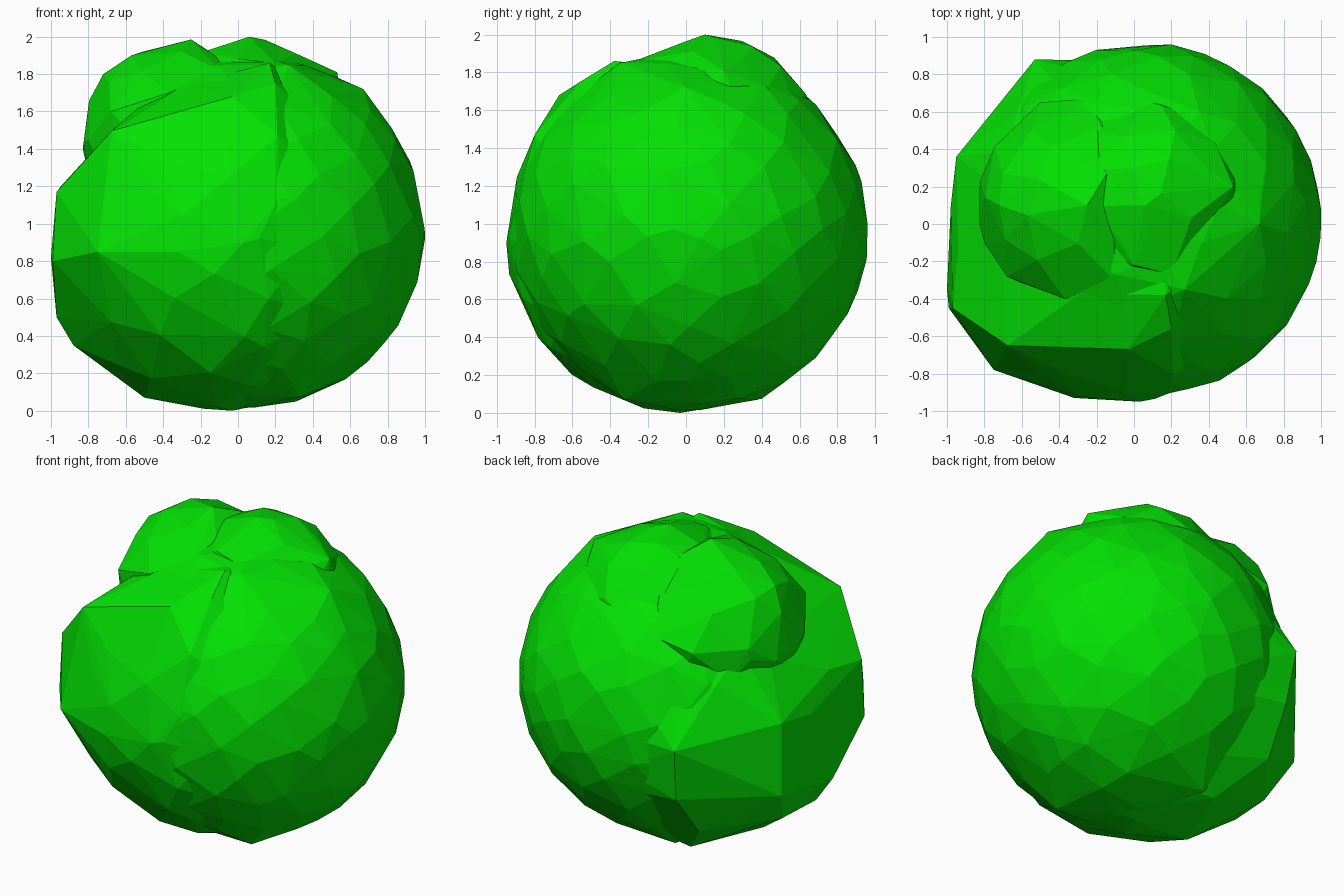
import bpy, bmesh, math, random
from mathutils import Vector

cube = bpy.data.objects.get("Cube")
if cube:
    bpy.data.objects.remove(cube, do_unlink=True)

random.seed(4)

# One leaf-green material
green = bpy.data.materials.new("leaf_green")
green.use_nodes = True
green.diffuse_color = (0.001, 0.75, 0.001, 1)
bsdf = green.node_tree.nodes["Principled BSDF"]
bsdf.inputs["Base Color"].default_value = green.diffuse_color
bsdf.inputs["Roughness"].default_value = 0.9


def lump(name, center, radius, count, corners, planes=()):
    """Irregular faceted ball: hull of jittered, evenly spread points."""
    center = Vector(center)
    points = []
    for i in range(count):
        h = 1 - 2 * (i + 0.5) / count
        a = i * math.pi * (3 - math.sqrt(5))
        ring = math.sqrt(1 - h * h)
        d = Vector((ring * math.cos(a), ring * math.sin(a), h))
        wobble = 0.9 / math.sqrt(count)
        d += Vector([random.uniform(-wobble, wobble) for _ in range(3)])
        points.append(center + d.normalized() * radius)
    points += [Vector(c) for c in corners]
    # Flatten everything beyond each plane
    for direction, limit in planes:
        normal = Vector(direction).normalized()
        points = [p - normal * max(0, p.dot(normal) - limit) for p in points]
    bm = bmesh.new()
    for p in points:
        bm.verts.new(p)
    bmesh.ops.convex_hull(bm, input=bm.verts[:], use_existing_faces=False)
    loose = [v for v in bm.verts if not v.link_faces]
    bmesh.ops.delete(bm, geom=loose, context='VERTS')
    bmesh.ops.recalc_face_normals(bm, faces=bm.faces[:])
    mesh = bpy.data.meshes.new(name)
    bm.to_mesh(mesh)
    bm.free()
    mesh.materials.append(green)
    obj = bpy.data.objects.new(name, mesh)
    bpy.context.collection.objects.link(obj)


# Two large overlapping leaf masses
lump("main_foliage", (0.055, 0.02, 0.96), 0.947, 190,
     corners=[(1.0, 0.08, 0.92), (0.2, 0.96, 1.0), (0.67, 0.0, 1.72),
              (0.27, -0.35, 1.85), (0.33, -0.33, 0.075), (-0.2, 0.4, 0.075)])
lump("side_foliage", (-0.08, -0.04, 0.92), 0.915, 120,
     corners=[(-0.97, -0.45, 1.17), (-1.0, -0.35, 0.82),
              (-0.99, -0.45, 0.8), (-0.75, -0.78, 0.85),
              (-0.68, -0.65, 1.5), (-0.03, -0.67, 1.68),
              (0.17, -0.38, 1.86), (0.2, -0.56, 1.75),
              (0.21, -0.8, 1.47), (0.2, -0.9, 1.1),
              (0.03, -0.95, 0.9), (-0.32, -0.93, 0.85),
              (-0.95, 0.36, 1.05), (-0.95, 0.36, 0.57),
              (-0.53, 0.88, 0.95), (-0.5, 0.82, 0.6),
              (-0.53, 0.62, 0.32), (-0.85, 0.2, 0.34),
              (-0.97, -0.15, 0.5), (-0.88, -0.1, 0.35),
              (-0.5, -0.1, 0.07), (-0.3, 0.38, 0.07), (-0.03, -0.03, 0.0)],
     planes=[((-0.74, 0, 0.68), 1.51), ((-0.447, 0, 0.894), 1.685)])

# Two small tufts on top
lump("top_tuft_side", (-0.32, 0.12, 1.45), 0.52, 55,
     corners=[(-0.37, -0.4, 1.7), (-0.68, -0.28, 1.6), (-0.1, -0.31, 1.82),
              (-0.25, 0.1, 1.985), (-0.83, 0.1, 1.4), (-0.8, -0.1, 1.45),
              (-0.72, 0.1, 1.8), (-0.75, 0.4, 1.43), (-0.5, 0.65, 1.5),
              (-0.25, 0.67, 1.55)])
lump("top_tuft_middle", (0.06, 0.16, 1.46), 0.53, 65,
     corners=[(0.06, 0.1, 2.0), (0.53, 0.2, 1.81), (0.2, -0.27, 1.86),
              (0.0, -0.22, 1.88), (0.15, 0.63, 1.69)])
